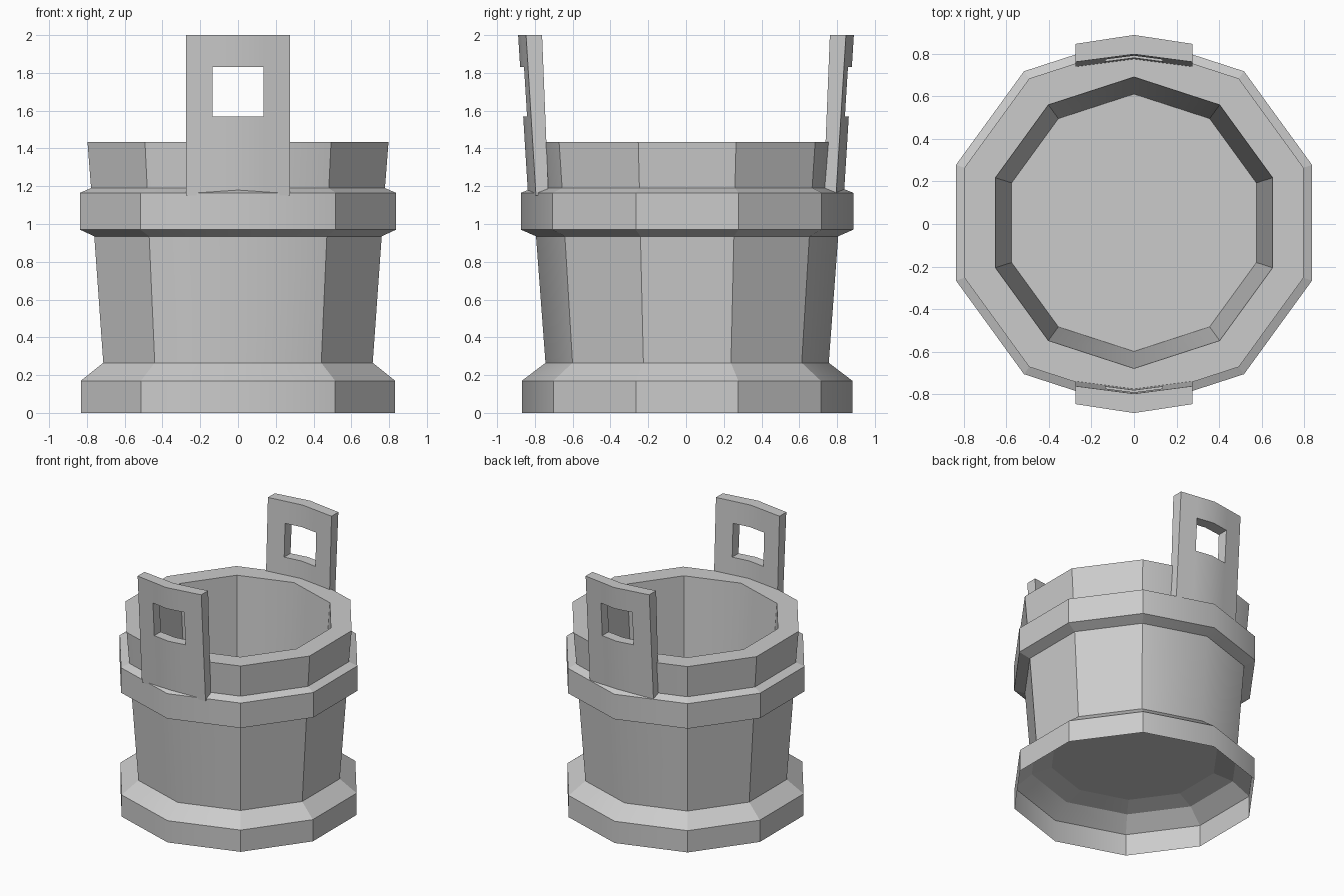
import bpy, bmesh, math

if "Cube" in bpy.data.objects:
    bpy.data.objects.remove(bpy.data.objects["Cube"], do_unlink=True)

SIDES = 10
CENTRE_Y = 0.006

grey = bpy.data.materials.new("plain grey")
grey.use_nodes = True
grey.diffuse_color = (0.6, 0.6, 0.6, 1)
grey.node_tree.nodes["Principled BSDF"].inputs["Base Color"].default_value = grey.diffuse_color


def finish(bm, name):
    mesh = bpy.data.meshes.new(name)
    bm.to_mesh(mesh)
    bm.free()
    mesh.materials.append(grey)
    obj = bpy.data.objects.new(name, mesh)
    bpy.context.collection.objects.link(obj)
    return obj


def turned(name, profile, cap=False):
    """Ten-sided turned shell; profile points (radius, z) run so faces look outward."""
    bm = bmesh.new()
    rings = []
    for r, z in profile:
        ring = []
        for i in range(SIDES):
            a = math.pi / 2 + math.tau * i / SIDES
            ring.append(bm.verts.new((r * math.cos(a), r * math.sin(a) + CENTRE_Y, z)))
        rings.append(ring)
    for low, high in zip(rings, rings[1:]):
        for i in range(SIDES):
            j = (i + 1) % SIDES
            bm.faces.new((low[i], low[j], high[j], high[i]))
    if cap:
        bm.faces.new(rings[-1])
    # Only the front and back corner seams are rounded
    for f in bm.faces:
        f.smooth = True
    for e in bm.edges:
        e.smooth = all(abs(v.co.x) < 0.001 for v in e.verts)
    return finish(bm, name)


def handle(name, side):
    """Bent, outward-leaning plate with a square grip hole."""
    xs = (-0.275, -0.135, 0, 0.135, 0.275)
    zs = (1.15, 1.57, 1.83, 2.0)
    bm = bmesh.new()

    def layer(edge, bend, lean):
        return [[bm.verts.new((x, side * (edge + bend * (1 - abs(x) / xs[-1])
                                          + lean * (z - zs[0])), z)) for x in xs] for z in zs]

    outer = layer(0.794, 0.042, 0.062)
    inner = layer(0.728, 0.036, 0.040)
    edges = {}
    for r in range(len(zs) - 1):
        for c in range(len(xs) - 1):
            if r == 1 and c in (1, 2):
                continue  # grip hole
            loop = [(r, c), (r, c + 1), (r + 1, c + 1), (r + 1, c)]
            bm.faces.new([outer[i][j] for i, j in loop])
            bm.faces.new([inner[i][j] for i, j in reversed(loop)])
            for a, b in zip(loop, loop[1:] + loop[:1]):
                key = frozenset((a, b))
                edges[key] = None if key in edges else (a, b)
    # Close the outline and the hole
    for pair in edges.values():
        if pair:
            (a, b), (c, d) = pair
            bm.faces.new((outer[c][d], outer[a][b], inner[a][b], inner[c][d]))
    bmesh.ops.recalc_face_normals(bm, faces=bm.faces)
    obj = finish(bm, name)
    bpy.ops.object.select_all(action="DESELECT")
    obj.select_set(True)
    bpy.context.view_layer.objects.active = obj
    bpy.ops.object.shade_smooth_by_angle(angle=math.radians(30))


# Flared foot, open underneath
turned("base_skirt", [(0.875, 0), (0.875, 0.17), (0.75, 0.265)])
# Wall, rim, inner wall and floor
turned("bucket_body", [(0.75, 0.265), (0.80, 0.935), (0.818, 1.19), (0.838, 1.435),
                       (0.685, 1.435), (0.605, 0.30)], cap=True)
# Ledge under the floor
turned("underside_ledge", [(0.605, 0.30), (0.75, 0.265)])
# Hoop around the wall
turned("hoop", [(0.80, 0.935), (0.88, 0.97), (0.88, 1.165), (0.818, 1.19)])
# Handles
handle("front_handle", -1)
handle("back_handle", 1)
